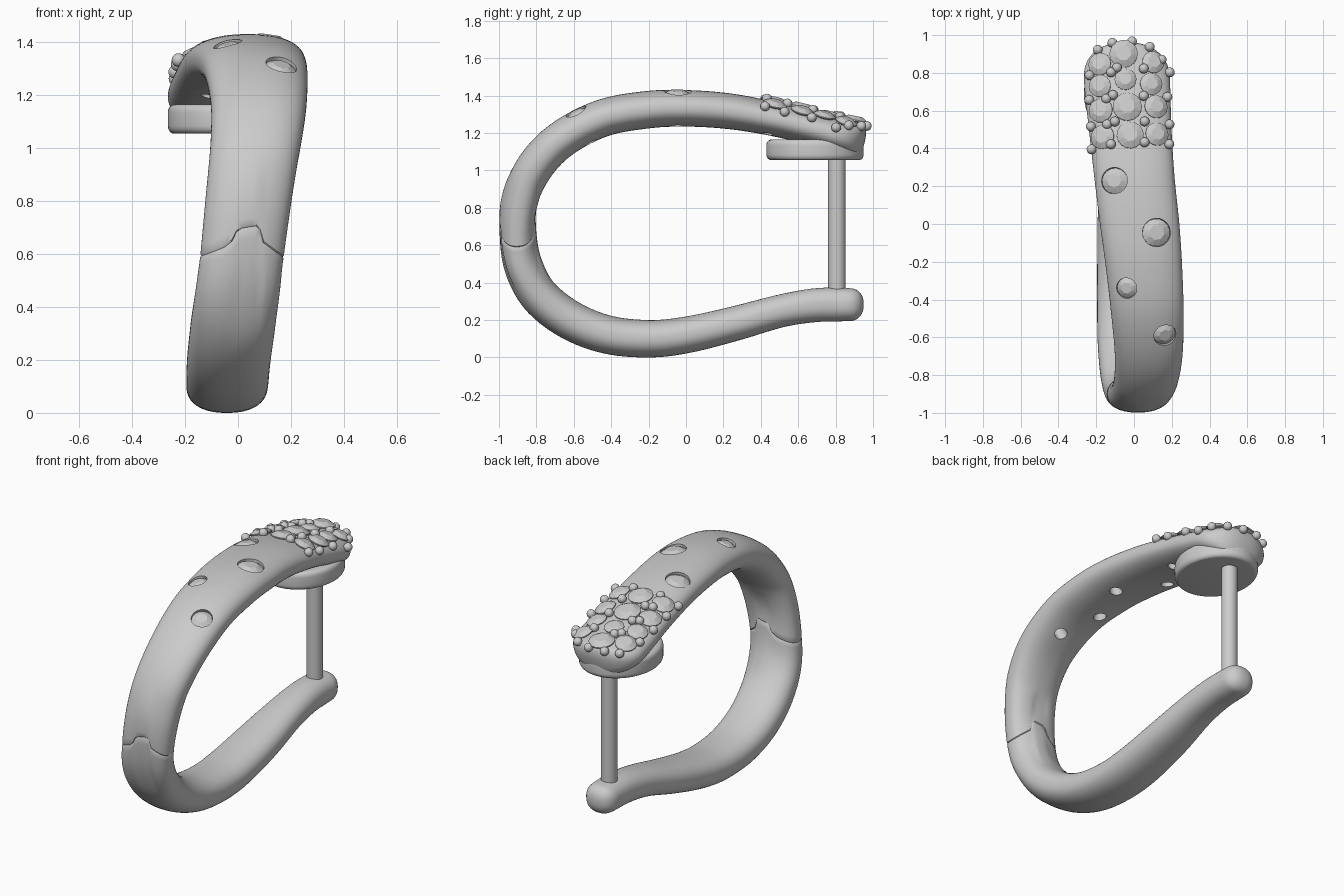
import bpy, bmesh, math
from mathutils import Vector, Matrix
from mathutils.bvhtree import BVHTree

if "Cube" in bpy.data.objects:
    bpy.data.objects.remove(bpy.data.objects["Cube"])

# Hoop stations from lower tip, round the front, to upper tip: y, z, x, width, thickness
HOOP = [
    (.95, .28, -.04, .20, .165), (.82, .283, -.04, .20, .18), (.68, .278, -.04, .21, .18),
    (.5, .247, -.04, .235, .175), (.25, .178, -.042, .28, .185), (0, .12, -.043, .30, .195),
    (-.2, .1, -.042, .305, .2), (-.42, .122, -.04, .31, .205), (-.62, .2, -.035, .315, .21),
    (-.78, .325, -.02, .32, .21), (-.87, .48, -.002, .32, .2),
    (-.9, .65, .015, .315, .195),
    (-.887, .83, .04, .325, .195), (-.82, 1.0, .065, .34, .2), (-.68, 1.155, .078, .36, .2),
    (-.46, 1.275, .07, .385, .2), (-.22, 1.323, .052, .405, .2), (0, 1.332, .03, .42, .195),
    (.25, 1.314, .002, .425, .19), (.5, 1.267, -.02, .437, .18), (.7, 1.217, -.034, .453, .18),
    (.85, 1.176, -.04, .455, .19), (.955, 1.15, -.042, .455, .2)]
SEAM = 11
SEAM_LINE = [(-.16, .585), (-.05, .63), (-.02, .655), (0, .70), (.08, .712), (.092, .65), (.18, .582)]


def station(t):
    i = min(int(t), len(HOOP) - 2)
    f = t - i
    p = [Vector(HOOP[min(max(i + k, 0), len(HOOP) - 1)]) for k in (-1, 0, 1, 2)]
    return .5 * (2 * p[1] + (p[2] - p[0]) * f + (2 * p[0] - 5 * p[1] + 4 * p[2] - p[3]) * f * f
                 + (3 * p[1] - p[0] - 3 * p[2] + p[3]) * f ** 3)


def seam_z(x):
    for (x0, z0), (x1, z1) in zip(SEAM_LINE, SEAM_LINE[1:]):
        if x <= x1:
            return z0 + (z1 - z0) * max(0, (x - x0) / (x1 - x0))
    return SEAM_LINE[-1][1]


def finish(bm, name, smooth=True, angle=35):
    bmesh.ops.recalc_face_normals(bm, faces=bm.faces)
    me = bpy.data.meshes.new(name)
    bm.to_mesh(me)
    bm.free()
    ob = bpy.data.objects.new(name, me)
    bpy.context.collection.objects.link(ob)
    if smooth:
        smooth_object(ob, angle)
    return ob


def smooth_object(ob, angle=35):
    bpy.ops.object.select_all(action='DESELECT')
    ob.select_set(True)
    bpy.context.view_layer.objects.active = ob
    bpy.ops.object.shade_smooth_by_angle(angle=math.radians(angle))


def skin(bm, rings):
    for a, b in zip(rings, rings[1:]):
        for i in range(len(a)):
            j = (i + 1) % len(a)
            bm.faces.new((a[i], a[j], b[j], b[i]))
    bm.faces.new(rings[0])
    bm.faces.new(rings[-1])


def half_hoop(name, end, round_w, round_t, count=90, seg=64):
    """Sweep a soft oval from the stepped seam to a rounded tip."""
    bm = bmesh.new()
    tip, start = station(end), station(SEAM)
    rings = []
    params = [0, .003] + [math.sin(math.pi / 2 * k / count) for k in range(1, count + 1)]
    for k, u in enumerate(params):
        t = SEAM + (end - SEAM) * u
        y, z, x, w, th = station(t)
        d = station(min(t + .02, len(HOOP) - 1)) - station(max(t - .02, 0))
        n = Vector((0, -d[1], d[0])).normalized()
        dist = math.hypot(y - tip[0], z - tip[1])

        def ease(r):
            q = 1 - min(1, dist / r)
            return max(.02, (1 - q ** 2.3) ** (1 / 2.3))
        w *= ease(round_w) * (.975 if k == 0 else 1)
        th *= ease(round_t) * (.96 if k == 0 else 1)
        fade = max(0, 1 - abs(z - start[1]) / .3) if abs(t - SEAM) < 3 else 0
        ring = []
        for i in range(seg):
            c, s = math.cos(math.tau * i / seg), math.sin(math.tau * i / seg)
            cx = math.copysign(abs(c) ** (2 / 2.3), c) * w / 2
            cn = math.copysign(abs(s) ** (2 / 2.3), s) * th / 2
            p = Vector((x + cx, y, z)) + n * cn
            p.z += (seam_z(p.x) - start[1]) * fade
            ring.append(bm.verts.new(p))
        rings.append(ring)
    skin(bm, rings)
    return finish(bm, name, angle=50)


def lathe(bm, profile, matrix, seg=32):
    skin(bm, [[bm.verts.new(matrix @ Vector((r * math.cos(math.tau * i / seg),
              r * math.sin(math.tau * i / seg), z))) for i in range(seg)] for r, z in profile])


def gem(bm, matrix, r):
    """Brilliant cut: octagonal table, 16-sided girdle, pointed base."""
    part = bmesh.new()
    pts = [(.55 * r, .28 * r, (i + .5) / 8) for i in range(8)]
    pts += [(r, h * r, i / 16) for i in range(16) for h in (0, -.08)]
    pts += [(0, -.75 * r, 0)]
    vs = [part.verts.new((a * math.cos(math.tau * f), a * math.sin(math.tau * f), z)) for a, z, f in pts]
    bmesh.ops.convex_hull(part, input=vs)
    part.transform(matrix)
    me = bpy.data.meshes.new("tmp")
    part.to_mesh(me)
    part.free()
    bm.from_mesh(me)
    bpy.data.meshes.remove(me)


# Two halves of the hoop
lower = half_hoop("lower_hoop", 0, .1, .07)
upper = half_hoop("upper_hoop", len(HOOP) - 1, .19, .05)

bm = bmesh.new()
bm.from_mesh(upper.data)
tree = BVHTree.FromBMesh(bm)
bm.free()


def on_surface(x, y, lift=0):
    p, n = tree.ray_cast(Vector((x, y, 2)), Vector((0, 0, -1)))[:2]
    if p is None:
        p, n = tree.find_nearest(Vector((x, y, 1.24)))[:2]
    return Matrix.Translation(p + n * lift) @ n.to_track_quat('Z', 'Y').to_matrix().to_4x4()


# Stones: x, y, radius
FLUSH = [(-.105, .23, .07), (.12, -.045, .075), (-.04, -.34, .055), (.165, -.59, .06)]
PAVE = [(-.055, .9, .075), (-.18, .845, .062), (.1, .855, .06),
        (-.045, .765, .058), (-.18, .73, .06), (.09, .74, .06),
        (-.035, .62, .077), (-.175, .6, .065), (.115, .62, .063),
        (-.02, .47, .072), (-.165, .46, .065), (.12, .475, .063)]
BEADS = [(-.2, .93), (-.115, .96), (-.01, .972), (.085, .94), (.14, .865), (.18, .8),
         (-.23, .785), (-.12, .8), (-.09, .825), (.05, .82),
         (-.23, .655), (-.145, .66), (-.11, .68), (.05, .675), (.17, .67),
         (-.22, .515), (-.14, .525), (-.1, .54), (.055, .54), (.18, .525),
         (-.215, .395), (-.12, .42), (.055, .43), (.18, .42)]

# Stepped seats drilled through the band
cut = bmesh.new()
for x, y, r in FLUSH:
    lathe(cut, [(.036, -.35), (.036, -.045), (r, -.03), (r, .1)], on_surface(x, y))
for x, y, r in PAVE[-3:]:
    lathe(cut, [(.03, -.3), (.03, .1)], on_surface(x, y), 20)
cutter = finish(cut, "seat_cutter", smooth=False)
cutter.hide_render = True
mod = upper.modifiers.new("seats", 'BOOLEAN')
mod.operation, mod.solver, mod.object = 'DIFFERENCE', 'EXACT', cutter
bpy.context.view_layer.objects.active = upper
bpy.ops.object.modifier_apply(modifier="seats")
bpy.data.objects.remove(cutter)
smooth_object(upper, 40)

bm = bmesh.new()
for x, y, r in FLUSH:
    gem(bm, on_surface(x, y, -.017), r * .98)
finish(bm, "flush_stones", smooth=False)

bm = bmesh.new()
for x, y, r in PAVE:
    gem(bm, on_surface(x, y, .008), r)
finish(bm, "pave_stones", smooth=False)

# Prong beads between the pave stones
bm = bmesh.new()
for x, y in BEADS:
    bmesh.ops.create_uvsphere(bm, u_segments=16, v_segments=10, radius=.026, matrix=on_surface(x, y, .012))
finish(bm, "prong_beads", angle=60)

# Oval clasp plate under the pave end
bm = bmesh.new()
edge = [(1 - .1 * (1 - math.sin(a)), .055 - .03 * (1 - math.cos(a)))
        for a in [math.pi / 2 * k / 5 for k in range(6)]]
profile = edge + [(r, -z) for r, z in reversed(edge)]
lathe(bm, profile, Matrix.Translation((-.04, .69, 1.11)) @ Matrix.Diagonal((.225, .26, 1, 1)), 64)
finish(bm, "clasp_plate")

# Straight post joining both tips
bm = bmesh.new()
lathe(bm, [(.047, .3), (.047, 1.12)], Matrix.Translation((-.04, .807, 0)))
finish(bm, "post")
